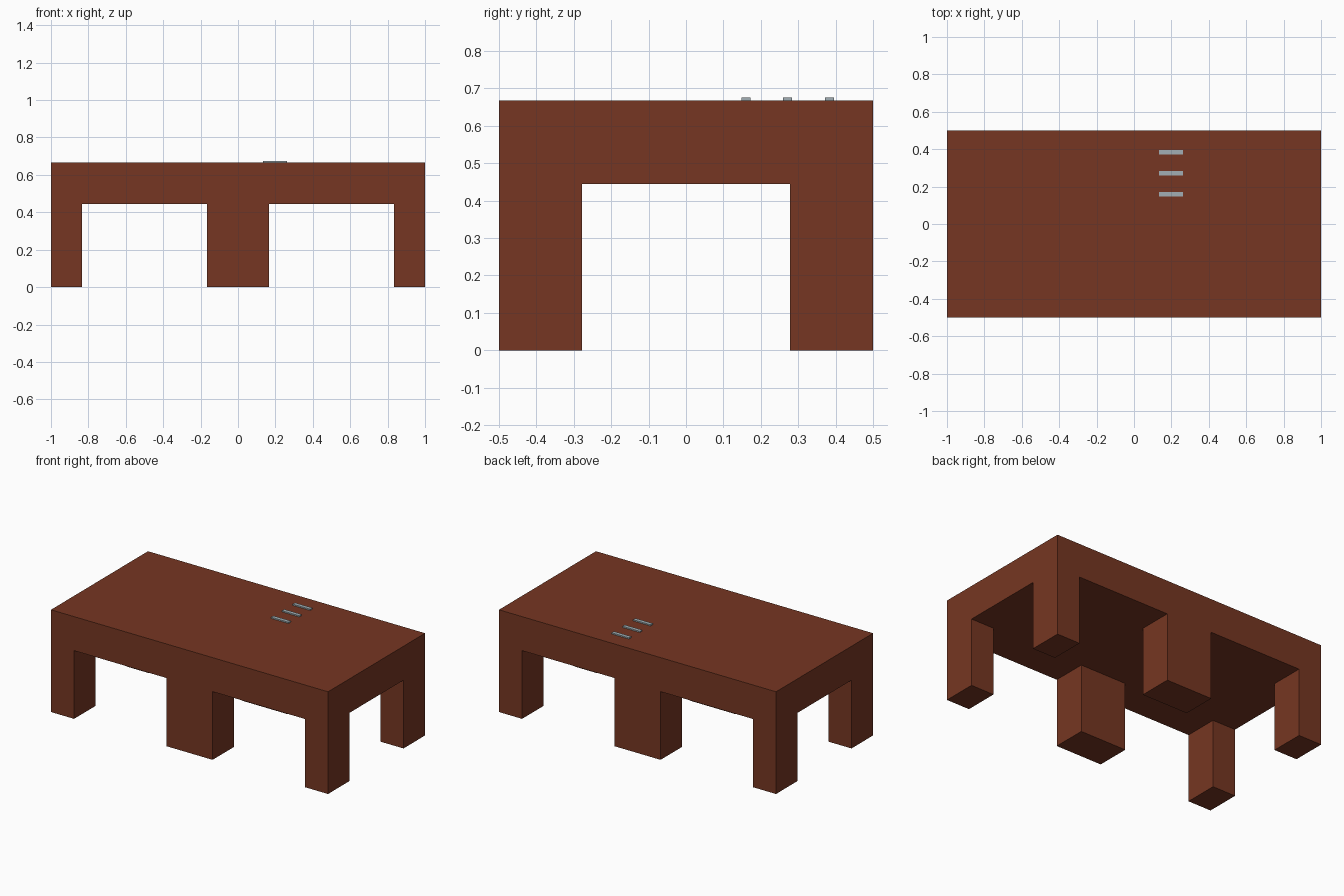
import bpy, bmesh
from mathutils import Matrix, Vector

if "Cube" in bpy.data.objects:
    bpy.data.objects.remove(bpy.data.objects["Cube"])

HEIGHT = 0.667       # table top surface
UNDER = 0.445        # underside of the slab
INX, INY = 1 / 3, 0.278   # inner leg faces, from each table's centre


def material(name, rgb):
    m = bpy.data.materials.new(name)
    m.diffuse_color = (*rgb, 1)
    m.use_nodes = True
    m.node_tree.nodes["Principled BSDF"].inputs["Base Color"].default_value = m.diffuse_color
    return m


def finish(bm, name, mat, loc):
    me = bpy.data.meshes.new(name)
    bm.to_mesh(me)
    bm.free()
    me.materials.append(mat)
    ob = bpy.data.objects.new(name, me)
    ob.location = loc
    bpy.context.collection.objects.link(ob)
    return ob


def box(size):
    bm = bmesh.new()
    bmesh.ops.create_cube(bm, size=1, matrix=Matrix.Diagonal((*size, 1)))
    return bm


def table(name, x, mat):
    # slab, cut on the leg lines
    bm = box((1, 1, HEIGHT - UNDER))
    for axis, d in ((Vector((1, 0, 0)), INX), (Vector((0, 1, 0)), INY)):
        for s in (-1, 1):
            bmesh.ops.bisect_plane(bm, geom=bm.verts[:] + bm.edges[:] + bm.faces[:],
                                   plane_co=axis * d * s, plane_no=axis)
    # corner faces of the underside become the legs
    bm.normal_update()
    corners = []
    for f in bm.faces:
        c = f.calc_center_median()
        if f.normal.z < -0.9 and abs(c.x) > INX and abs(c.y) > INY:
            corners.append(f)
    legs = bmesh.ops.extrude_discrete_faces(bm, faces=corners)["faces"]
    bmesh.ops.translate(bm, vec=(0, 0, -UNDER), verts=[v for f in legs for v in f.verts])
    # merge flush faces
    bmesh.ops.remove_doubles(bm, verts=bm.verts[:], dist=1e-5)
    bmesh.ops.dissolve_limit(bm, angle_limit=0.01, verts=bm.verts[:], edges=bm.edges[:])
    bmesh.ops.recalc_face_normals(bm, faces=bm.faces[:])
    finish(bm, name, mat, (x, 0, (HEIGHT + UNDER) / 2))


wood = material("red_brown_wood", (0.18, 0.037, 0.016))
metal = material("pale_metal", (0.36, 0.43, 0.46))

# two tables pushed together
table("left_table", -0.5, wood)
table("right_table", 0.5, wood)

# three small bars lying on the right table
for i in range(3):
    finish(box((0.126, 0.024, 0.008)), f"metal_bar_{i + 1}", metal,
           (0.198, 0.160 + i * 0.1115, HEIGHT + 0.004))
